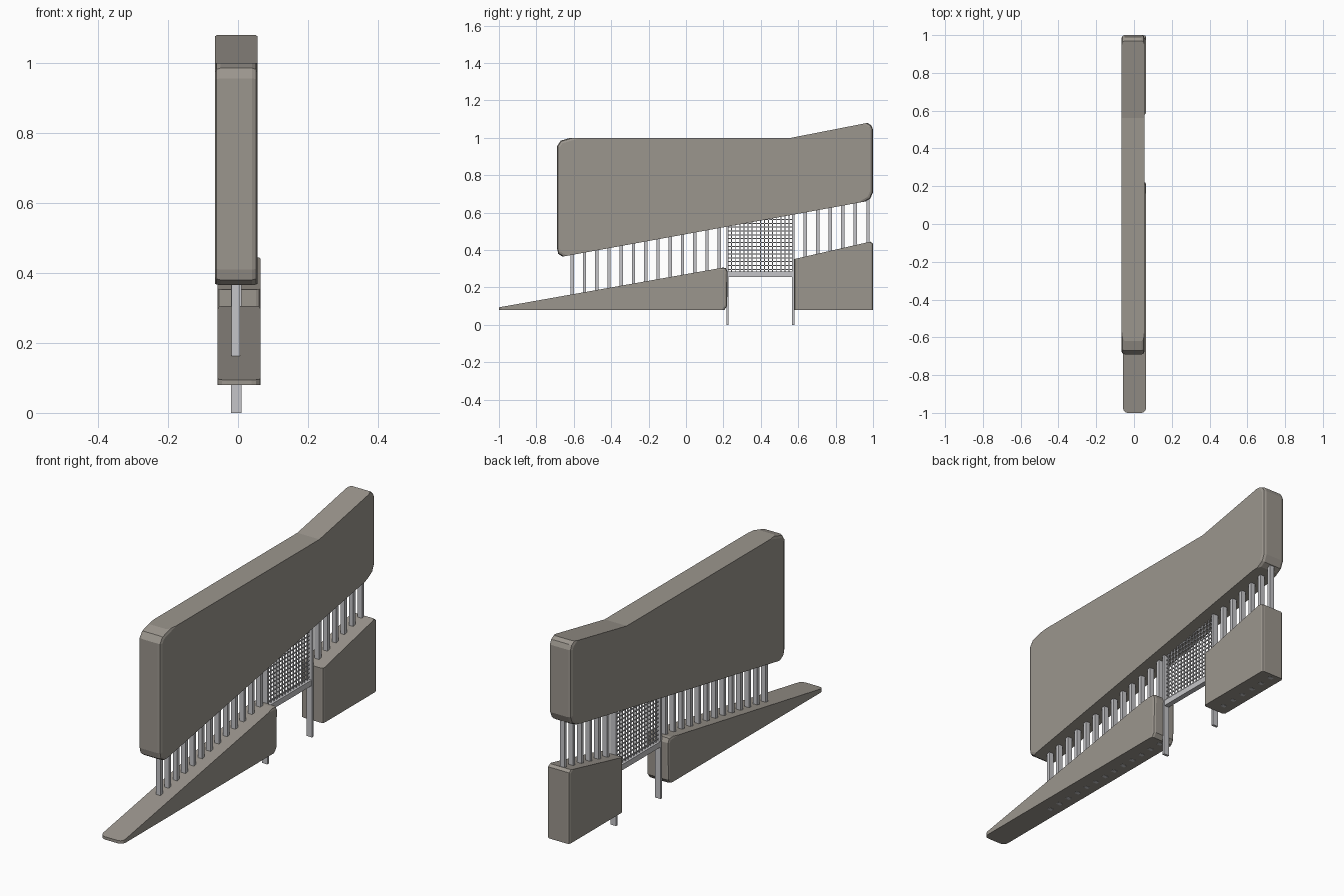
import bpy, bmesh

if "Cube" in bpy.data.objects:
    bpy.data.objects.remove(bpy.data.objects["Cube"])

def material(name, rgb):
    m = bpy.data.materials.new(name)
    m.diffuse_color = (*rgb, 1)
    m.use_nodes = True
    m.node_tree.nodes["Principled BSDF"].inputs["Base Color"].default_value = m.diffuse_color
    return m

STONE = material("warm_grey_stone", (0.33, 0.305, 0.27))
METAL = material("light_metal", (0.56, 0.56, 0.58))

def finish(bm, name, mat):
    bmesh.ops.recalc_face_normals(bm, faces=bm.faces)
    me = bpy.data.meshes.new(name)
    bm.to_mesh(me)
    bm.free()
    me.materials.append(mat)
    ob = bpy.data.objects.new(name, me)
    bpy.context.collection.objects.link(ob)
    return ob

def slab(name, profile, x0, x1, bevels):
    """Extrude a (y, z) outline along x; bevels = list of (y range, width, segments) on side rims."""
    bm = bmesh.new()
    face = bm.faces.new([bm.verts.new((x0, y, z)) for y, z in profile])
    ext = bmesh.ops.extrude_face_region(bm, geom=[face])["geom"]
    for v in ext:
        if isinstance(v, bmesh.types.BMVert):
            v.co.x = x1
    bmesh.ops.recalc_face_normals(bm, faces=bm.faces)
    for (lo, hi), width, seg in bevels:
        edges = [e for e in bm.edges
                 if abs(e.verts[0].co.x - e.verts[1].co.x) < 1e-4
                 and all(lo <= v.co.y <= hi for v in e.verts)]
        bmesh.ops.bevel(bm, geom=edges, offset=width, segments=seg,
                        profile=0.5, affect='EDGES', clamp_overlap=True)
    return finish(bm, name, STONE)

def box(bm, x0, x1, y0, y1, z0, z1):
    vs = bmesh.ops.create_cube(bm, size=1)["verts"]
    for v in vs:
        v.co.x = x1 if v.co.x > 0 else x0
        v.co.y = y1 if v.co.y > 0 else y0
        v.co.z = z1 if v.co.z > 0 else z0

def underside(y):
    return 0.365 + (y + 0.66) * 0.181

# upper stone slab with worn, chamfered ends
slab("upper_slab",
     [(-0.69, 0.41), (-0.683, 0.38), (-0.66, 0.365), (0.96, 0.66), (0.985, 0.675),
      (1.0, 0.71), (1.0, 1.045), (0.99, 1.068), (0.97, 1.08), (0.56, 1.0),
      (-0.62, 1.0), (-0.67, 0.985), (-0.69, 0.955)],
     -0.066, 0.056, [((-0.7, -0.6), 0.016, 2), ((0.95, 1.01), 0.016, 2)])

# lower stones
slab("lower_wedge",
     [(-1.0, 0.08), (0.205, 0.08), (0.22, 0.10), (0.222, 0.285), (0.212, 0.305),
      (0.195, 0.306), (-1.0, 0.094)],
     -0.058, 0.064, [((-1.01, -0.99), 0.025, 3), ((0.19, 0.23), 0.012, 2)])
slab("lower_block",
     [(0.578, 0.08), (1.0, 0.08), (1.0, 0.435), (0.985, 0.445), (0.578, 0.352)],
     -0.058, 0.064, [((0.57, 0.58), 0.012, 2), ((0.98, 1.01), 0.012, 2)])

# upright bars joining the stones
bars = bmesh.new()
ys = [-0.608 + i * 0.0655 for i in range(13)] + [0.637 + i * 0.0672 for i in range(6)]
for y in ys:
    box(bars, -0.018, 0.006, y - 0.009, min(y + 0.009, 0.995), 0.079, underside(y) + 0.02)
finish(bars, "upright_bars", METAL)

# two ground posts and the cross rail
frame = bmesh.new()
for y in (0.222, 0.573):
    box(frame, -0.02, 0.01, y - 0.006, y + 0.006, 0, underside(y) + 0.02)
box(frame, -0.018, 0.008, 0.222, 0.573, 0.257, 0.285)
finish(frame, "posts_and_rail", METAL)

# wire mesh panel
wires = bmesh.new()
t = 0.0025
for i in range(1, 16):
    y = 0.222 + 0.351 * i / 16
    box(wires, -0.005 - t, -0.005 + t, y - t, y + t, 0.27, underside(y) + 0.01)
for i in range(14):
    z = 0.297 + i * 0.0205
    start = max(0.222, -0.66 + (z - 0.365) / 0.181 - 0.03)
    box(wires, -0.006 - t, -0.006 + t, start, 0.573, z - t, z + t)
finish(wires, "wire_mesh", METAL)
